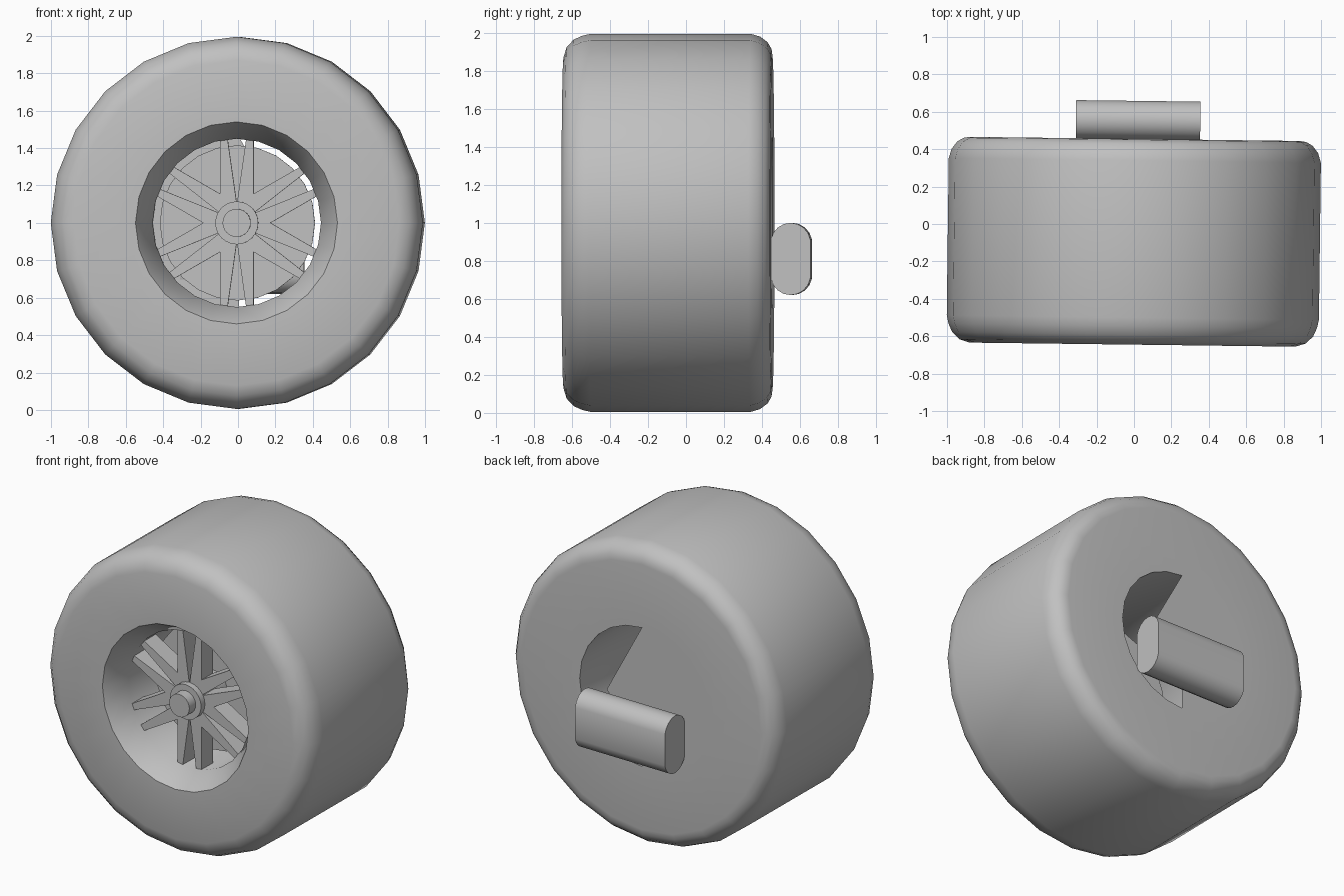
import bpy, bmesh, math
from mathutils import Matrix

cube = bpy.data.objects.get("Cube")
if cube:
    bpy.data.objects.remove(cube, do_unlink=True)

grey = bpy.data.materials.new("light_grey")
grey.use_nodes = True
tone = (0.53, 0.53, 0.53, 1)
grey.diffuse_color = tone
grey.node_tree.nodes["Principled BSDF"].inputs["Base Color"].default_value = tone

SIDES = 24
YAW = Matrix.Rotation(-0.0125, 4, 'Z')   # slight turn shared by all parts
AXLE = Matrix.Translation((0, 0, 1))     # wheel axis height


def finish(name, bm, angle=35, normals=True):
    if normals:
        bmesh.ops.recalc_face_normals(bm, faces=bm.faces)
    bm.transform(YAW @ AXLE)
    mesh = bpy.data.meshes.new(name)
    bm.to_mesh(mesh)
    bm.free()
    mesh.materials.append(grey)
    ob = bpy.data.objects.new(name, mesh)
    bpy.context.collection.objects.link(ob)
    bpy.ops.object.select_all(action='DESELECT')
    ob.select_set(True)
    bpy.context.view_layer.objects.active = ob
    bpy.ops.object.shade_smooth_by_angle(angle=math.radians(angle))
    return ob


def lathe(name, profile, closed):
    """Revolve (radius, y) points about the wheel axis."""
    bm = bmesh.new()
    rings = []
    for i in range(SIDES):
        a = math.tau * i / SIDES
        rings.append([bm.verts.new((r * math.cos(a), y, r * math.sin(a))) for r, y in profile])
    n = len(profile)
    for i in range(SIDES):
        a, b = rings[i], rings[(i + 1) % SIDES]
        for j in range(n if closed else n - 1):
            k = (j + 1) % n
            bm.faces.new((a[j], a[k], b[k], b[j]))
    if not closed:
        for j in (0, n - 1):
            bm.faces.new([ring[j] for ring in rings])
    return finish(name, bm)


def prism(bm, outline, axis, start, end):
    """Extrude a 2D outline along x or y."""
    def place(p, t):
        return (t, p[0], p[1]) if axis == 'x' else (p[0], t, p[1])
    a = [bm.verts.new(place(p, start)) for p in outline]
    b = [bm.verts.new(place(p, end)) for p in outline]
    bm.faces.new(a)
    bm.faces.new(b[::-1])
    for i in range(len(a)):
        j = (i + 1) % len(a)
        bm.faces.new((a[i], b[i], b[j], a[j]))


# Tyre with rounded shoulders, tapered front opening and hollow barrel
BACK = 0.455
lathe("tyre", [(0.54, -0.645), (0.87, -0.645), (0.925, -0.628), (0.965, -0.59),
               (0.985, -0.545), (0.995, -0.5), (0.995, 0.34), (0.98, 0.39),
               (0.95, 0.43), (0.915, 0.45), (0.88, BACK), (0.46, BACK),
               (0.45, -0.5)], True)

# Back plate: covers one half of the barrel and points across the other
bm = bmesh.new()
pts = [(0.46 * math.cos(math.tau * i / SIDES), 0.46 * math.sin(math.tau * i / SIDES))
       for i in range(SIDES // 4, SIDES * 3 // 4 + 1)]
plate = bm.faces.new([bm.verts.new((x, BACK, z)) for x, z in pts + [(0, -0.3), (0.26, -0.02)]])
plate.normal_update()
if plate.normal.y < 0:
    plate.normal_flip()
finish("back_plate", bm, normals=False)

# Disc behind the spokes
lathe("brake_disc", [(0.415, -0.27), (0.415, -0.22)], False)

# Hub with a smaller cap
lathe("hub", [(0.115, -0.25), (0.115, -0.54)], False)
lathe("hub_cap", [(0.075, -0.5), (0.075, -0.605)], False)

# Six split spokes, each a mirrored pair of tapered bars
bm = bmesh.new()
bar = [(0.0, 0.1), (0.05, 0.452), (0.09, 0.445), (0.09, 0.155), (0.06, 0.09)]
for i in range(6):
    a = math.tau * i / 6
    for side in (1, -1):
        outline = [(side * u * math.cos(a) - r * math.sin(a),
                    side * u * math.sin(a) + r * math.cos(a)) for u, r in bar]
        prism(bm, outline, 'y', -0.5, -0.38)
finish("spokes", bm, 20)

# Rounded mounting bar on the back
bm = bmesh.new()
outline = []
for i in range(18):
    a = math.tau * (i + 0.5) / 18
    outline.append((0.555 + 0.105 * math.cos(a),
                    -0.19 + math.copysign(0.085, math.sin(a)) + 0.105 * math.sin(a)))
prism(bm, outline, 'x', -0.317, 0.348)
finish("mounting_bar", bm)
